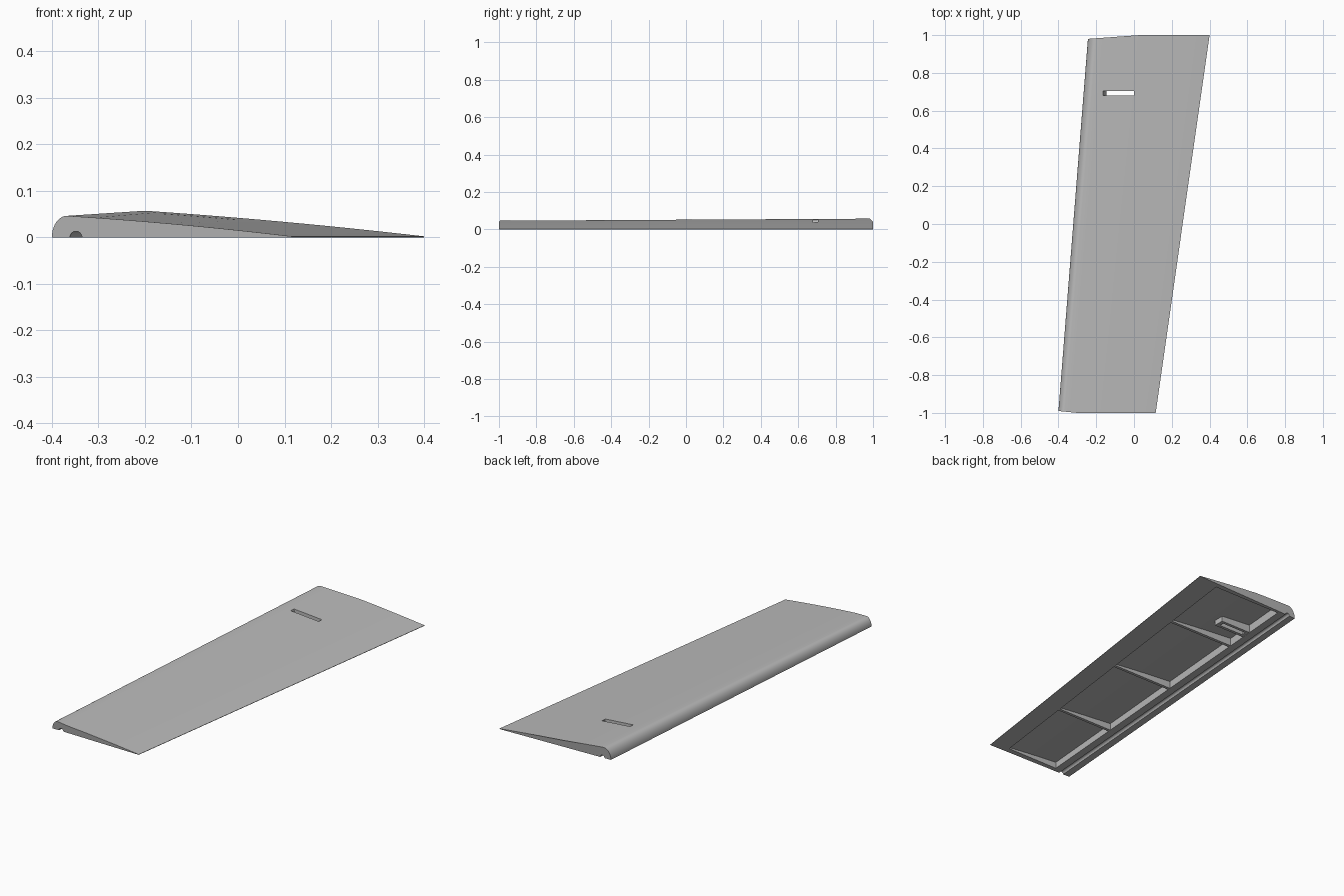
import bpy, bmesh, math

cube = bpy.data.objects.get("Cube")
if cube:
    bpy.data.objects.remove(cube, do_unlink=True)

grey = bpy.data.materials.new("plain grey")
grey.use_nodes = True
colour = (0.5, 0.5, 0.5, 1)
grey.diffuse_color = colour
grey.node_tree.nodes["Principled BSDF"].inputs["Base Color"].default_value = colour

SKIN = 0.007


def mix(tip, root, y):
    return tip + (root - tip) * (y + 1) / 2


def lead(y):
    return mix(-0.40, -0.244, y)


def trail(y):
    return mix(0.115, 0.40, y)


def clamp(v):
    return max(0.0, min(1.0, v))


# Height of the upper skin
def top(x, y):
    crown = lead(y) + mix(0.032, 0.044, y)
    h = mix(0.046, 0.057, y)
    if x < crown:
        k = (crown - x) / (crown - lead(y))
        return h * math.sqrt(max(0, 1 - k * k))
    s = clamp((x - crown) / (trail(y) - crown))
    return h * (1 - s) + 0.002 * s + 0.014 * s * (1 - s)


def loft(name, sections):
    bm = bmesh.new()
    rings = [[bm.verts.new(p) for p in sec] for sec in sections]
    n = len(rings[0])
    for a, b in zip(rings, rings[1:]):
        for i in range(n):
            j = (i + 1) % n
            bm.faces.new((a[i], a[j], b[j], b[i]))
    bm.faces.new(rings[0])
    bm.faces.new(rings[-1])
    bmesh.ops.recalc_face_normals(bm, faces=bm.faces)
    mesh = bpy.data.meshes.new(name)
    bm.to_mesh(mesh)
    bm.free()
    mesh.materials.append(grey)
    obj = bpy.data.objects.new(name, mesh)
    bpy.context.collection.objects.link(obj)
    return obj


# Airfoil section, with leading corners trimmed back at both ends
def wing_section(y):
    crown = mix(0.032, 0.044, y)
    xs = [lead(y) + crown * (1 - math.cos(i * math.pi / 20)) for i in range(10)]
    start = lead(y) + crown
    xs += [start + (trail(y) - start) * i / 16 for i in range(17)]
    pts = [(x, top(x, y)) for x in xs] + [(trail(y), 0)]
    if y > 0:
        return [(x, y - 0.02 * clamp((0.03 - x) / 0.275), z) for x, z in pts]
    return [(x, y + 0.01 * clamp((-0.3 - x) / 0.1), z) for x, z in pts]


# Section that follows the inside of the skin between two x positions
def inner_section(y, a, b, gap, floor):
    xs = [a + (b - a) * i / 10 for i in range(11)]
    return ([(x, y, max(0.002, top(x, y) - gap)) for x in xs]
            + [(b, y, floor), (a, y, floor)])


def bay_section(y):
    back = trail(y) - 0.2 * (trail(y) - lead(y))
    return inner_section(y, lead(y) + 0.105, back, SKIN, -0.03)


def cut(obj, cutters):
    for c in cutters:
        c.hide_render = True
        m = obj.modifiers.new("cut", "BOOLEAN")
        m.operation = "DIFFERENCE"
        m.solver = "EXACT"
        m.object = c
    graph = bpy.context.evaluated_depsgraph_get()
    mesh = bpy.data.meshes.new_from_object(obj.evaluated_get(graph))
    obj.modifiers.clear()
    obj.data = mesh


wing = loft("wing_skin", [wing_section(-1), wing_section(1)])

# Hollow bays under the skin, leaving three ribs between them
edges = [-0.967, -0.5, 0.02, 0.55, 0.967]
RIB = 0.008
bays = []
for i in range(4):
    y0 = edges[i] + (RIB if i > 0 else 0)
    y1 = edges[i + 1] - (RIB if i < 3 else 0)
    bays.append(loft("bay_cutter", [bay_section(y0), bay_section(y1)]))

# Half-round channel along the leading edge
channel = loft("channel_cutter", [
    [(lead(y) + 0.051 + 0.013 * math.cos(k * math.pi / 8), y,
      0.013 * math.sin(k * math.pi / 8)) for k in range(16)]
    for y in (-1.1, 1.1)])

# Slot with one slanted end
slot = loft("slot_cutter", [
    [(-0.175, y, 0.08), (0, y, 0.08), (0, y, -0.03), (-0.135, y, -0.03)]
    for y in (0.68, 0.705)])

# Sleeve around the slot
sleeve = loft("slot_sleeve", [
    inner_section(y, -0.17, 0.02, SKIN / 2, 0.001) for y in (0.664, 0.721)])

cut(wing, bays + [channel, slot])
cut(sleeve, [slot])
for c in bays + [channel, slot]:
    bpy.data.objects.remove(c, do_unlink=True)

for obj in (wing, sleeve):
    obj.data.shade_smooth()
    obj.data.set_sharp_from_angle(angle=math.radians(25))
